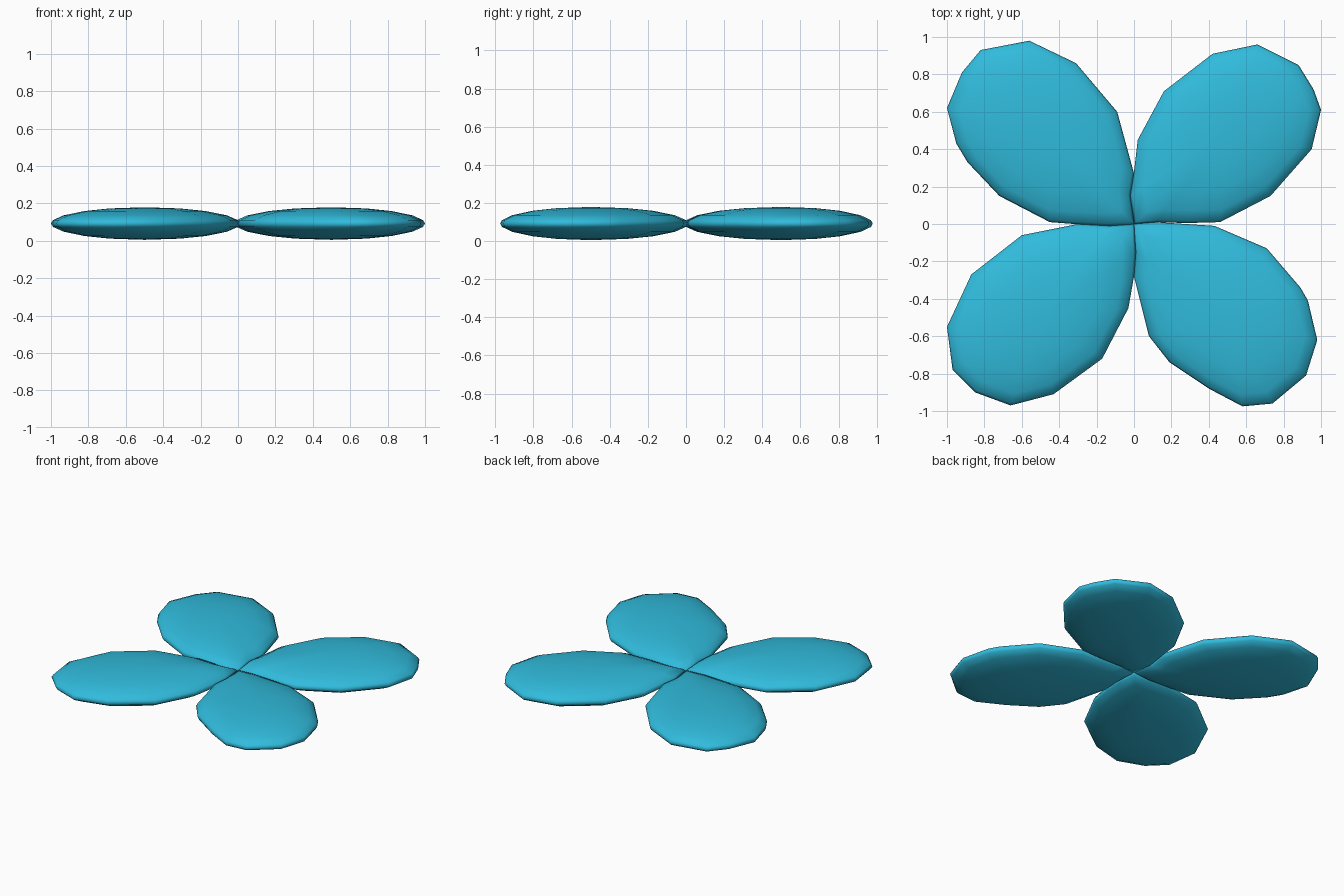
import bpy, bmesh
from math import sin, cos, radians

if "Cube" in bpy.data.objects:
    bpy.data.objects.remove(bpy.data.objects["Cube"])

mat = bpy.data.materials.new("petal_blue")
mat.diffuse_color = (0.03, 0.50, 0.72, 1)
mat.use_nodes = True
mat.node_tree.nodes["Principled BSDF"].inputs["Base Color"].default_value = mat.diffuse_color

MID, HALF = 0.092, 0.087                 # mid-plane height, half thickness
LATITUDES = (-68, -50, -30, -12, 0, 12, 30, 50, 68)


def petal(name, outline, centre):
    """Flattened cushion: the outline shrunk towards the centre in elliptical rings."""
    bm = bmesh.new()
    cx, cy = centre
    rings = []
    for lat in LATITUDES:
        k, z = cos(radians(lat)), MID + HALF * sin(radians(lat))
        rings.append([bm.verts.new((cx + (x - cx) * k, cy + (y - cy) * k, z))
                      for x, y in outline])
    n = len(outline)
    for a, b in zip(rings, rings[1:]):
        for i in range(n):
            j = (i + 1) % n
            bm.faces.new((a[i], a[j], b[j], b[i]))
    # close the two sides with a central point
    for ring, z in ((rings[0], MID - HALF), (rings[-1], MID + HALF)):
        pole = bm.verts.new((cx, cy, z))
        for i in range(n):
            bm.faces.new((ring[i], ring[(i + 1) % n], pole))
    bmesh.ops.recalc_face_normals(bm, faces=bm.faces[:])
    for f in bm.faces:
        f.smooth = True
    me = bpy.data.meshes.new(name)
    bm.to_mesh(me)
    bm.free()
    me.materials.append(mat)
    ob = bpy.data.objects.new(name, me)
    bpy.context.collection.objects.link(ob)


# Slightly irregular petals, each starting at the flower's middle
petal("petal_back_right", [
    (0, 0), (-0.02, 0.15), (0, 0.28), (0.02, 0.45), (0.16, 0.71), (0.42, 0.91),
    (0.66, 0.96), (0.88, 0.85), (0.96, 0.72), (1.0, 0.61), (0.95, 0.40),
    (0.73, 0.15), (0.46, 0.01), (0.28, 0.005), (0.12, 0.01)], (0.5, 0.5))
petal("petal_back_left", [
    (0, 0), (-0.13, -0.01), (-0.32, 0), (-0.45, 0.01), (-0.72, 0.15),
    (-0.89, 0.33), (-0.95, 0.43), (-1.0, 0.62), (-0.92, 0.81), (-0.82, 0.93),
    (-0.56, 0.98), (-0.31, 0.86), (-0.09, 0.60), (0, 0.27), (-0.02, 0.15)], (-0.5, 0.5))
petal("petal_front_left", [
    (0, 0), (-0.13, -0.01), (-0.30, 0), (-0.60, -0.06), (-0.87, -0.27),
    (-1.0, -0.55), (-0.97, -0.78), (-0.85, -0.90), (-0.66, -0.97),
    (-0.43, -0.91), (-0.17, -0.72), (-0.03, -0.45), (0, -0.28), (0.01, -0.15)], (-0.5, -0.5))
petal("petal_front_right", [
    (0, 0), (0.01, -0.15), (0, -0.28), (0.08, -0.60), (0.19, -0.74),
    (0.40, -0.88), (0.58, -0.975), (0.74, -0.96), (0.92, -0.81), (0.98, -0.62),
    (0.93, -0.41), (0.89, -0.34), (0.71, -0.13), (0.43, -0.01), (0.12, 0.01)], (0.5, -0.5))
